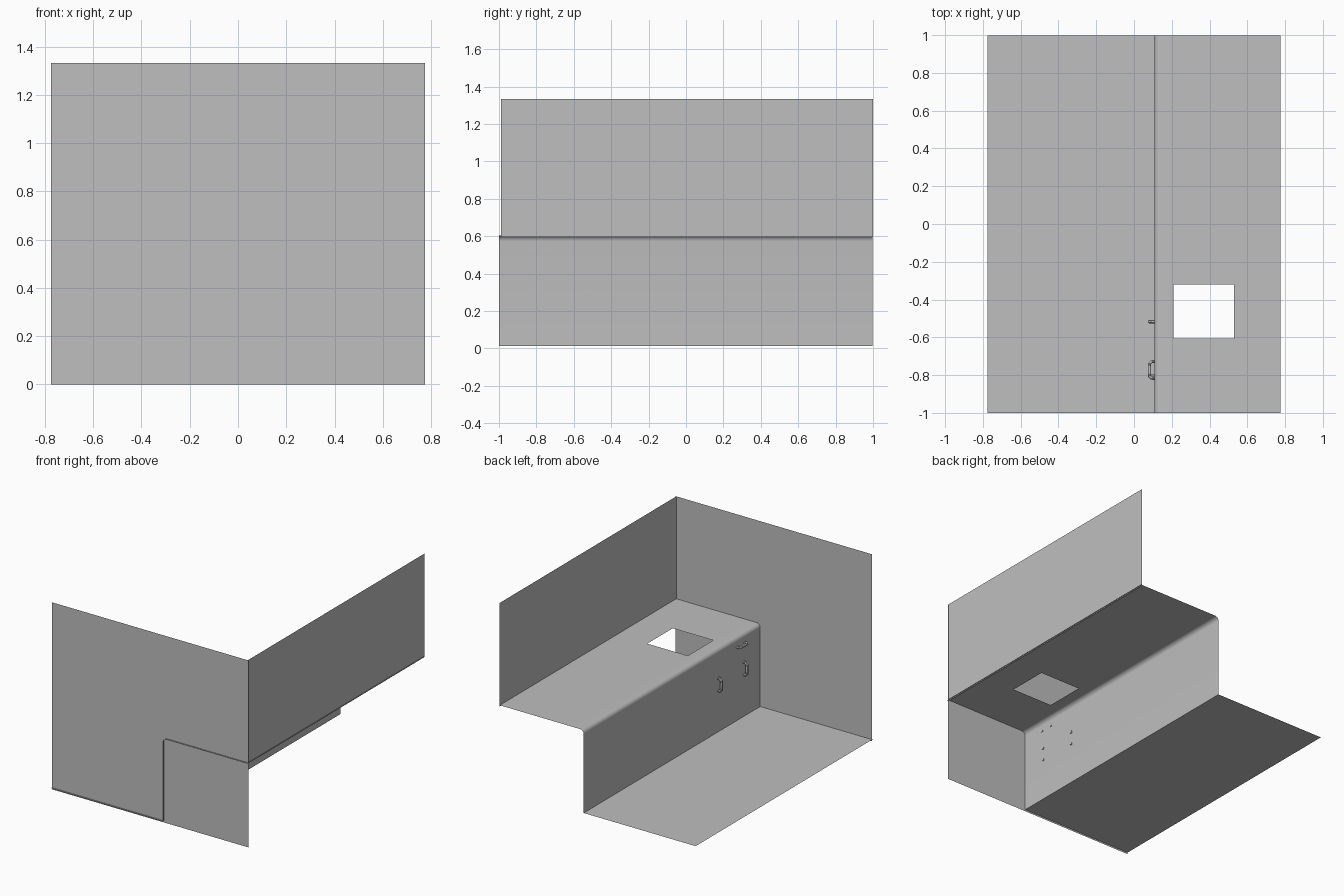
import bpy
import bmesh
import math
from mathutils import Vector

cube = bpy.data.objects.get("Cube")
if cube:
    bpy.data.objects.remove(cube, do_unlink=True)

# One plain grey for everything
grey = bpy.data.materials.new("plain grey")
grey.use_nodes = True
GREY = (0.52, 0.52, 0.52, 1)
grey.diffuse_color = GREY
grey.node_tree.nodes["Principled BSDF"].inputs["Base Color"].default_value = GREY

TOP, SHELF, FLOOR = 1.333, 0.603, 0.012
RISER, EDGE = 0.108, 0.775


def finish(name, bm):
    mesh = bpy.data.meshes.new(name)
    bm.normal_update()
    bm.to_mesh(mesh)
    bm.free()
    mesh.materials.append(grey)
    obj = bpy.data.objects.new(name, mesh)
    bpy.context.collection.objects.link(obj)
    return obj


def smooth(obj):
    bpy.ops.object.select_all(action="DESELECT")
    obj.select_set(True)
    bpy.context.view_layer.objects.active = obj
    bpy.ops.object.shade_smooth_by_angle(angle=math.radians(35))


def panel(name, corners):
    bm = bmesh.new()
    bm.faces.new([bm.verts.new(c) for c in corners])
    return finish(name, bm)


# Floor, riser and shelf: one folded sheet with a rounded step edge and a cut-out
radius, steps = 0.03, 8
hole_x, hole_y = (0.21, 0.53), (-0.607, -0.32)
profile = [(-EDGE, FLOOR), (RISER, FLOOR)]
for i in range(steps + 1):
    a = math.pi / 2 * i / steps
    profile.append((RISER + radius * (1 - math.cos(a)),
                    SHELF - radius * (1 - math.sin(a))))
profile += [(x, SHELF) for x in (*hole_x, EDGE)]
rows = (-1, *hole_y, 0.998)

bm = bmesh.new()
grid = [[bm.verts.new((x, y, z)) for x, z in profile] for y in rows]
hole_column = len(profile) - 3
for j in range(len(rows) - 1):
    for i in range(len(profile) - 1):
        if j == 1 and i == hole_column:
            continue
        bm.faces.new((grid[j][i], grid[j][i + 1],
                      grid[j + 1][i + 1], grid[j + 1][i]))
smooth(finish("stepped_floor", bm))

# Upright panels
front, side = -0.99, 0.77
panel("front_wall", [(-EDGE, front, 0), (EDGE, front, 0),
                     (EDGE, front, TOP), (-EDGE, front, TOP)])
panel("side_wall", [(side, front, SHELF - 0.008), (side, 1, SHELF - 0.008),
                    (side, 1, TOP), (side, front, TOP)])


# Grab handles: round U bars whose legs pass just through the riser
def handle(name, y, z, along, sides=10, r=0.009):
    along = Vector(along)
    across = along.cross(Vector((1, 0, 0)))
    out = Vector((-1, 0, 0))
    base = Vector((RISER, y, z))
    half, reach, bend = 0.044, 0.026, 0.012
    path = [(-half, -0.005), (-half, reach - bend), (-half + bend, reach)]
    path += [(-s, d) for s, d in reversed(path)]
    points = [base + along * s + out * d for s, d in path]
    bm = bmesh.new()
    rings = []
    for i, p in enumerate(points):
        before = (p - points[max(i - 1, 0)]).normalized()
        after = (points[min(i + 1, len(points) - 1)] - p).normalized()
        tangent = (before + after).normalized()
        normal = tangent.cross(across)
        rings.append([bm.verts.new(p + r * (math.cos(t) * normal + math.sin(t) * across))
                      for t in (math.tau * k / sides for k in range(sides))])
    for a, b in zip(rings, rings[1:]):
        for k in range(sides):
            n = (k + 1) % sides
            bm.faces.new((a[k], a[n], b[n], b[k]))
    bm.faces.new(rings[0])
    bm.faces.new(rings[-1])
    bmesh.ops.recalc_face_normals(bm, faces=bm.faces)
    smooth(finish(name, bm))


handle("upper_handle", -0.772, 0.535, (0, 1, 0))
handle("front_handle", -0.805, 0.355, (0, 0, 1))
handle("rear_handle", -0.517, 0.35, (0, 0, 1))
